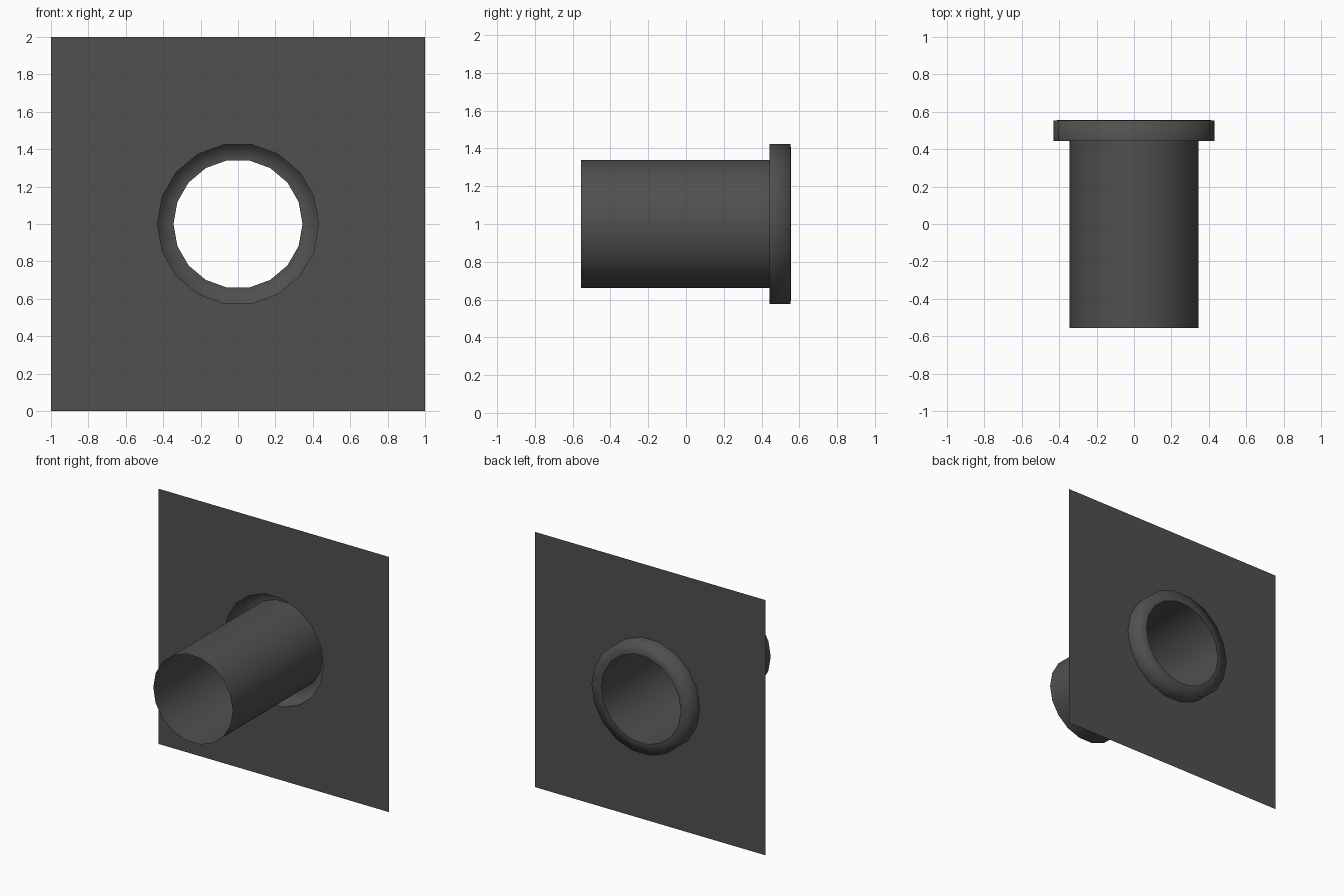
import bpy, bmesh, math

if "Cube" in bpy.data.objects:
    bpy.data.objects.remove(bpy.data.objects["Cube"])

SIDES = 18
CZ = 1.0        # height of the pipe axis
Y_WALL = 0.443  # plane of the thin wall panel

grey = bpy.data.materials.new("dark grey")
grey.diffuse_color = (0.08, 0.08, 0.08, 1)
grey.use_nodes = True
grey.node_tree.nodes["Principled BSDF"].inputs["Base Color"].default_value = grey.diffuse_color


def finish(bm, name, smooth):
    bmesh.ops.recalc_face_normals(bm, faces=bm.faces)
    me = bpy.data.meshes.new(name)
    for f in bm.faces:
        f.smooth = smooth
    bm.to_mesh(me)
    bm.free()
    me.materials.append(grey)
    ob = bpy.data.objects.new(name, me)
    bpy.context.collection.objects.link(ob)
    return ob


def ring(bm, r, y):
    return [bm.verts.new((r * math.cos(2 * math.pi * i / SIDES), y,
                          CZ + r * math.sin(2 * math.pi * i / SIDES)))
            for i in range(SIDES)]


def lathe(name, profile):
    bm = bmesh.new()
    rings = [ring(bm, r, y) for r, y in profile]
    for a, b in zip(rings, rings[1:]):
        for i in range(SIDES):
            j = (i + 1) % SIDES
            bm.faces.new((a[i], a[j], b[j], b[i]))
    return finish(bm, name, True)


# Thin square wall panel with a round hole
bm = bmesh.new()
square = [bm.verts.new((x, Y_WALL, z)) for x, z in ((-1, 0), (1, 0), (1, 2), (-1, 2))]
edges = []
for loop in (square, ring(bm, 0.431, Y_WALL)):
    for i in range(len(loop)):
        edges.append(bm.edges.new((loop[i], loop[(i + 1) % len(loop)])))
bmesh.ops.triangle_fill(bm, edges=edges, use_beauty=True)
panel = finish(bm, "wall_panel", False)
# panel faces the back, like the raised rim
if panel.data.polygons[0].normal.y < 0:
    panel.data.flip_normals()

# Rim raised behind the panel, hollow from the front
lathe("raised_rim", [(0.431, Y_WALL), (0.431, 0.554), (0.345, 0.557)])

# Open pipe running forward from the rim
lathe("pipe", [(0.345, 0.557), (0.345, -0.557)])
